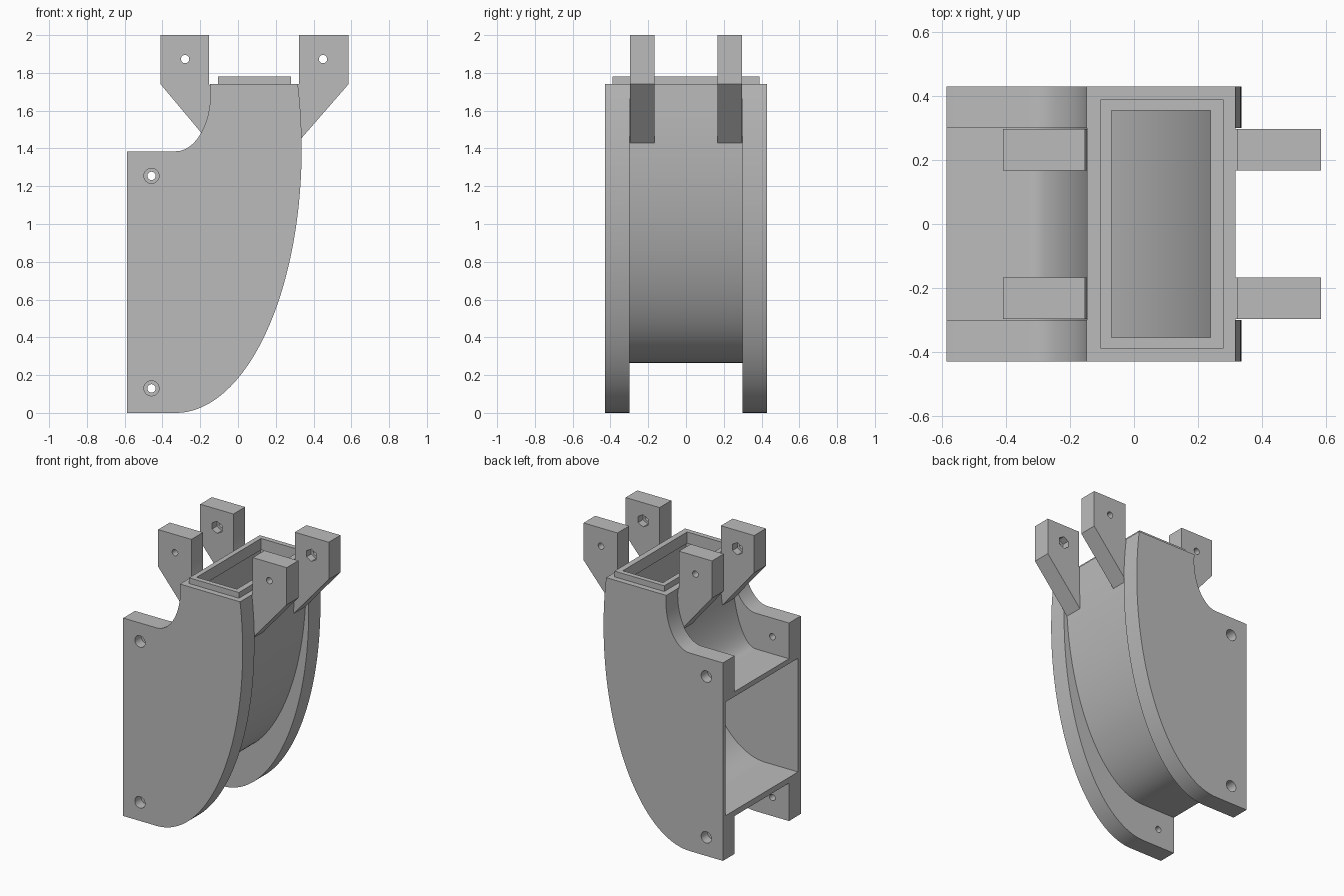
import bpy, bmesh
from math import cos, sin, pi, asin
from mathutils import Matrix

default = bpy.data.objects.get("Cube")
if default:
    bpy.data.objects.remove(default)

grey = bpy.data.materials.new("plain grey")
grey.use_nodes = True
COLOUR = (0.5, 0.5, 0.5, 1)
grey.diffuse_color = COLOUR
grey.node_tree.nodes["Principled BSDF"].inputs["Base Color"].default_value = COLOUR

BACK = -0.587    # plane of the large opening
BEND = -0.33     # where the straight run turns into the bend
TOP = 1.74       # shoulder height


def add_object(name, bm):
    bmesh.ops.recalc_face_normals(bm, faces=bm.faces)
    mesh = bpy.data.meshes.new(name)
    bm.to_mesh(mesh)
    bm.free()
    mesh.materials.append(grey)
    obj = bpy.data.objects.new(name, mesh)
    bpy.context.collection.objects.link(obj)
    return obj


def prism(name, profile, y0, y1):
    """Extrude an x-z profile from y0 to y1."""
    bm = bmesh.new()
    face = bm.faces.new([bm.verts.new((x, y0, z)) for x, z in profile])
    ext = bmesh.ops.extrude_face_region(bm, geom=[face])
    verts = [v for v in ext["geom"] if isinstance(v, bmesh.types.BMVert)]
    bmesh.ops.translate(bm, verts=verts, vec=(0, y1 - y0, 0))
    return add_object(name, bm)


def box(name, x0, x1, y, z0, z1):
    return prism(name, [(x0, z0), (x1, z0), (x1, z1), (x0, z1)], -y, y)


def bore(x, z, y0, y1, radius, sides=24):
    """Cylinder cutter along y."""
    bm = bmesh.new()
    place = Matrix.Translation((x, (y0 + y1) / 2, z)) @ Matrix.Rotation(pi / 2, 4, "X")
    bmesh.ops.create_cone(bm, cap_ends=True, segments=sides, radius1=radius,
                          radius2=radius, depth=abs(y1 - y0), matrix=place)
    return add_object("cutter", bm)


def arc(cz, a, b, start, end, steps=40):
    """Elliptical arc around the bend axis."""
    angles = [start + (end - start) * i / steps for i in range(steps + 1)]
    return [(BEND + a * cos(t), cz + b * sin(t)) for t in angles]


def cut(obj, cutters):
    bpy.context.view_layer.objects.active = obj
    for cutter in cutters:
        cutter.hide_render = True
        mod = obj.modifiers.new("cut", "BOOLEAN")
        mod.operation = "DIFFERENCE"
        mod.solver = "EXACT"
        mod.object = cutter
        bpy.ops.object.modifier_apply(modifier=mod.name)
        bpy.data.objects.remove(cutter)


def bend_profile(back, low, low_z, low_a, high, high_z, high_a, top):
    """Closed outline of a bent duct."""
    return ([(back, low)]
            + arc(low_z, low_a, low_z - low, -pi / 2, 0)
            + [(BEND + low_a, top), (BEND + high_a, top)]
            + arc(high_z, high_a, high_z - high, 0, -pi / 2)
            + [(back, high)])


def hollow():
    """Cutters for the air passage and its narrower mouth."""
    passage = bend_profile(-0.7, 0.305, 1.6, 0.61, 1.10, 1.66, 0.225, 1.70)
    return [prism("cutter", passage, -0.40, 0.40),
            box("cutter", -0.07, 0.24, 0.355, 1.6, 1.9)]


parts = []

# Duct walls between the side plates
outline = bend_profile(BACK, 0.265, 1.6, 0.647, 1.135, 1.68, 0.183, TOP)
duct = prism("duct_shell", outline, -0.30, 0.30)
cut(duct, hollow())
parts.append(duct)

# Rim around the top mouth
rim = box("top_rim", -0.105, 0.28, 0.39, TOP, 1.78)
cut(rim, [box("cutter", -0.07, 0.24, 0.355, 1.6, 1.9)])
parts.append(rim)

# Side plates with counterbored screw holes
plate_outline = ([(BACK, 0)]
                 + arc(1.4, 0.667, 1.4, -pi / 2, asin((TOP - 1.4) / 1.4), 56)
                 + arc(1.69, 0.184, 0.305, asin(0.05 / 0.305), -pi / 2, 28)
                 + [(BACK, 1.385)])
for side, label in ((-1, "front"), (1, "rear")):
    plate = prism(label + "_side_plate", plate_outline, side * 0.30, side * 0.43)
    holes = []
    for z in (0.13, 1.255):
        holes.append(bore(-0.458, z, side * 0.25, side * 0.5, 0.022))
        holes.append(bore(-0.458, z, side * 0.36, side * 0.5, 0.04))
    cut(plate, hollow() + holes)
    parts.append(plate)

# Mounting lugs with hexagonal nut pockets on their inner faces
lugs = {
    "right": (-0.28, [(-0.41, 2), (-0.153, 2), (-0.153, 1.74), (-0.135, 1.70),
                      (-0.135, 1.55), (-0.15, 1.43), (-0.41, 1.74)]),
    "left": (0.45, [(0.322, 2), (0.585, 2), (0.585, 1.74), (0.315, 1.43),
                    (0.295, 1.5), (0.295, 1.73), (0.322, 1.74)]),
}
for end, (hole_x, profile) in lugs.items():
    for side, label in ((-1, "front"), (1, "rear")):
        lug = prism(f"{label}_{end}_lug", profile, side * 0.168, side * 0.297)
        cut(lug, [bore(hole_x, 1.873, side * 0.1, side * 0.4, 0.022),
                  bore(hole_x, 1.873, side * 0.1, side * 0.22, 0.043, 6)])
        parts.append(lug)

# Smooth the curves, keep the corners crisp
bpy.ops.object.select_all(action="DESELECT")
for part in parts:
    part.select_set(True)
bpy.context.view_layer.objects.active = duct
bpy.ops.object.shade_smooth_by_angle(angle=pi / 6)
